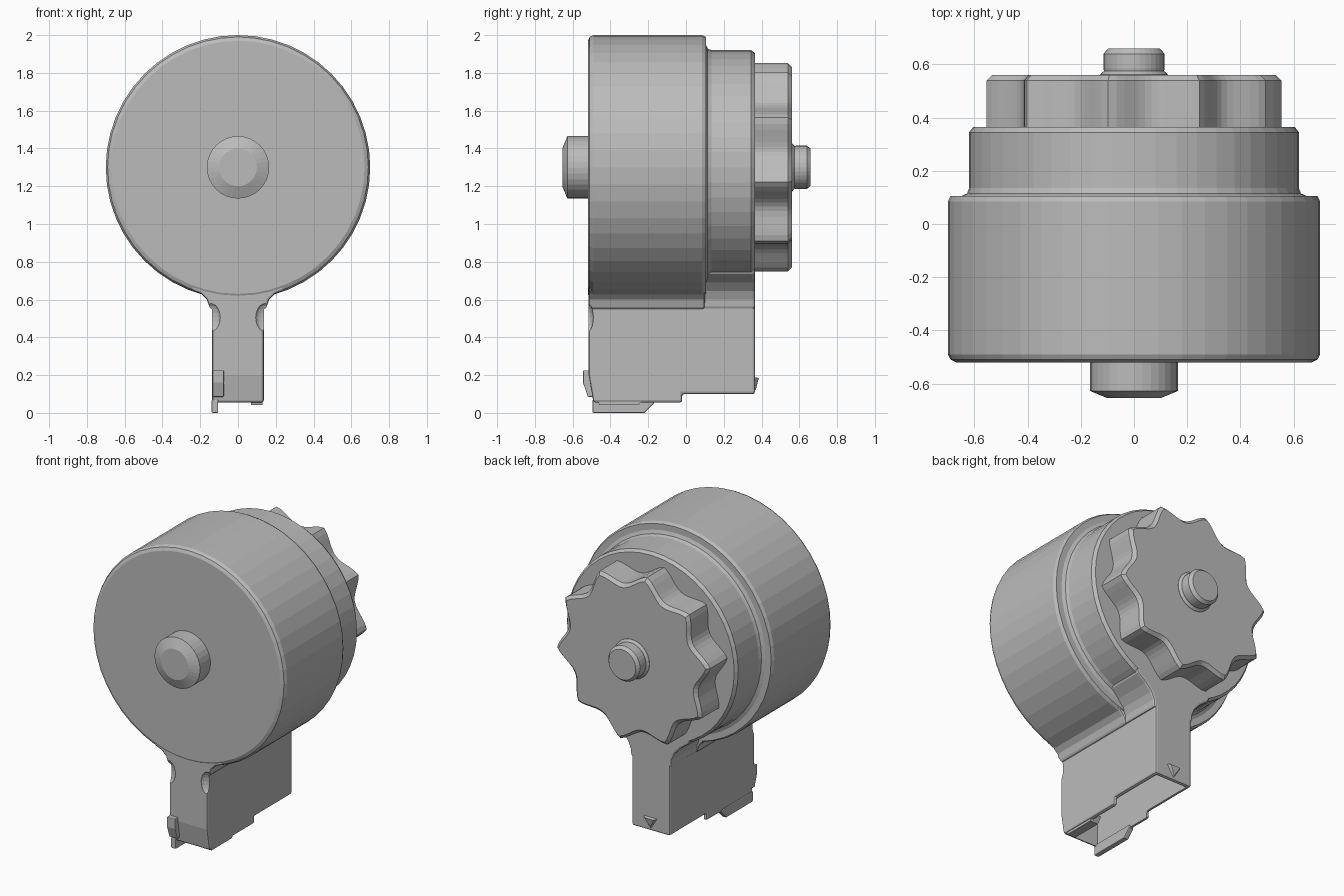
import bpy, bmesh
from math import sin, cos, pi, radians
from mathutils import Vector

cube = bpy.data.objects.get("Cube")
if cube:
    bpy.data.objects.remove(cube, do_unlink=True)

grey = bpy.data.materials.new("grey_polymer")
grey.use_nodes = True
COLOUR = (0.5, 0.5, 0.5, 1)
grey.diffuse_color = COLOUR
grey.node_tree.nodes["Principled BSDF"].inputs["Base Color"].default_value = COLOUR
AXIS_Z = 1.3


def finish(name, bm):
    bmesh.ops.recalc_face_normals(bm, faces=bm.faces)
    mesh = bpy.data.meshes.new(name)
    bm.to_mesh(mesh)
    bm.free()
    mesh.materials.append(grey)
    obj = bpy.data.objects.new(name, mesh)
    bpy.context.collection.objects.link(obj)
    return obj


def apply(obj, mod):
    bpy.context.view_layer.objects.active = obj
    bpy.ops.object.modifier_apply(modifier=mod.name)


def lathe(name, profile, segments=48):
    """Spin (radius, y) points round the drum axis."""
    bm = bmesh.new()
    verts = [bm.verts.new((r, y, AXIS_Z)) for r, y in profile]
    edges = [bm.edges.new(pair) for pair in zip(verts, verts[1:])]
    bmesh.ops.spin(bm, geom=verts + edges, cent=(0, 0, AXIS_Z), axis=(0, 1, 0),
                   angle=2 * pi, steps=segments)
    bmesh.ops.remove_doubles(bm, verts=bm.verts, dist=0.0005)
    return finish(name, bm)


def prism(name, points, direction, bevel=0):
    """Extrude a closed outline of 3D points, optionally softening its edges."""
    bm = bmesh.new()
    face = bm.faces.new([bm.verts.new(p) for p in points])
    new = bmesh.ops.extrude_face_region(bm, geom=[face])["geom"]
    bmesh.ops.translate(bm, vec=direction,
                        verts=[v for v in new if isinstance(v, bmesh.types.BMVert)])
    obj = finish(name, bm)
    if bevel:
        mod = obj.modifiers.new("soft_edges", 'BEVEL')
        mod.width, mod.segments = bevel, 2
        mod.limit_method, mod.angle_limit = 'ANGLE', radians(50)
        apply(obj, mod)
    return obj


def box(name, lo, hi, bevel=0):
    outline = [(lo[0], lo[1], lo[2]), (hi[0], lo[1], lo[2]),
               (hi[0], hi[1], lo[2]), (lo[0], hi[1], lo[2])]
    return prism(name, outline, (0, 0, hi[2] - lo[2]), bevel)


def side_plate(name, outline, x0, x1, bevel=0):
    return prism(name, [(x0, y, z) for y, z in outline], (x1 - x0, 0, 0), bevel)


def cut(obj, cutter):
    mod = obj.modifiers.new("cut", 'BOOLEAN')
    mod.operation, mod.solver, mod.object = 'DIFFERENCE', 'EXACT', cutter
    apply(obj, mod)
    bpy.data.objects.remove(cutter, do_unlink=True)


# Stepped drum with rounded rims, and its front and back hubs
lathe("drum", [(0, -.52), (.67, -.52), (.69, -.51), (.7, -.49), (.7, .085), (.69, .105),
               (.65, .105), (.628, .115), (.62, .135), (.62, .345), (.605, .365), (0, .365)])
lathe("front_hub", [(0, -.5), (.165, -.5), (.165, -.628), (.1, -.655), (0, -.655)], 32)
lathe("back_hub", [(0, .54), (.128, .54), (.128, .562), (.113, .575), (.115, .585),
                   (.115, .64), (.098, .66), (0, .66)], 32)

# Winding knob: ten thin lobes with wide scallops between them
STEPS = 120


def knob_ring(inset, y):
    ring = []
    for i in range(STEPS):
        a = 2 * pi * i / STEPS
        r = .56 - .085 * abs(sin(5 * a)) ** 1.3 - inset
        t = a + radians(28)
        ring.append((r * cos(t), y, AXIS_Z + r * sin(t)))
    return ring


bm = bmesh.new()
rings = [[bm.verts.new(p) for p in knob_ring(*layer)]
         for layer in ((0, .35), (0, .54), (.022, .56))]
for low, high in zip(rings, rings[1:]):
    for i in range(STEPS):
        j = (i + 1) % STEPS
        bm.faces.new((low[i], low[j], high[j], high[i]))
for ring in (rings[0], rings[-1]):
    bm.faces.new(ring)
finish("winding_knob", bm)


# Flared necks blending each drum step into the housing
def neck(name, half, y0, y1):
    outline = half + [(-x, z) for x, z in reversed(half)]
    return prism(name, [(x, y0, z) for x, z in outline], (0, y1 - y0, 0), .012)


front_neck = neck("front_neck", [(.28, .7), (.24, .648), (.195, .63), (.165, .6),
                                 (.148, .55)], -.515, .1)
neck("back_neck", [(.3, .8), (.27, .735), (.21, .69), (.17, .645), (.15, .6),
                   (.145, .55)], .08, .365)

# Housing below the drum, stepped at the bottom and hollow from below
housing = side_plate("housing", [(-.515, .68), (-.515, .2), (-.49, .055), (-.02, .055),
                                 (-.02, .1), (.365, .1), (.365, .68)], -.137, .137, .012)
cut(housing, box("recess_cutter", (-.115, -.475, -.1), (.115, .345, .42)))

# Thumb scoops on the front corners
for part in (housing, front_neck):
    for side in (-1, 1):
        bm = bmesh.new()
        bmesh.ops.create_uvsphere(bm, u_segments=16, v_segments=10, radius=1)
        bmesh.ops.scale(bm, vec=(.05, .03, .075), verts=bm.verts)
        bmesh.ops.translate(bm, vec=(side * .142, -.52, .505), verts=bm.verts)
        cut(part, finish("scoop_cutter", bm))

# Lips under the housing walls
side_plate("right_lip", [(-.495, .07), (-.495, .0), (-.22, .0), (-.2, .02), (-.17, .05),
                         (-.17, .07)], -.14, -.105, .006)
side_plate("left_lip", [(-.47, .08), (-.46, .042), (-.25, .042), (-.22, .08)], .07, .13)

# Front catch and back triangle ridge
side_plate("front_catch", [(-.5, .225), (-.545, .225), (-.545, .16), (-.52, .085),
                           (-.49, .085)], -.135, -.075, .005)
bm = bmesh.new()
corners = [(-.05, .36, .19), (.05, .36, .19), (0, .36, .11),
           (-.035, .385, .185), (.035, .385, .185), (0, .37, .125)]
for c in corners:
    bm.verts.new(Vector(c))
bmesh.ops.convex_hull(bm, input=bm.verts)
finish("back_ridge", bm)
